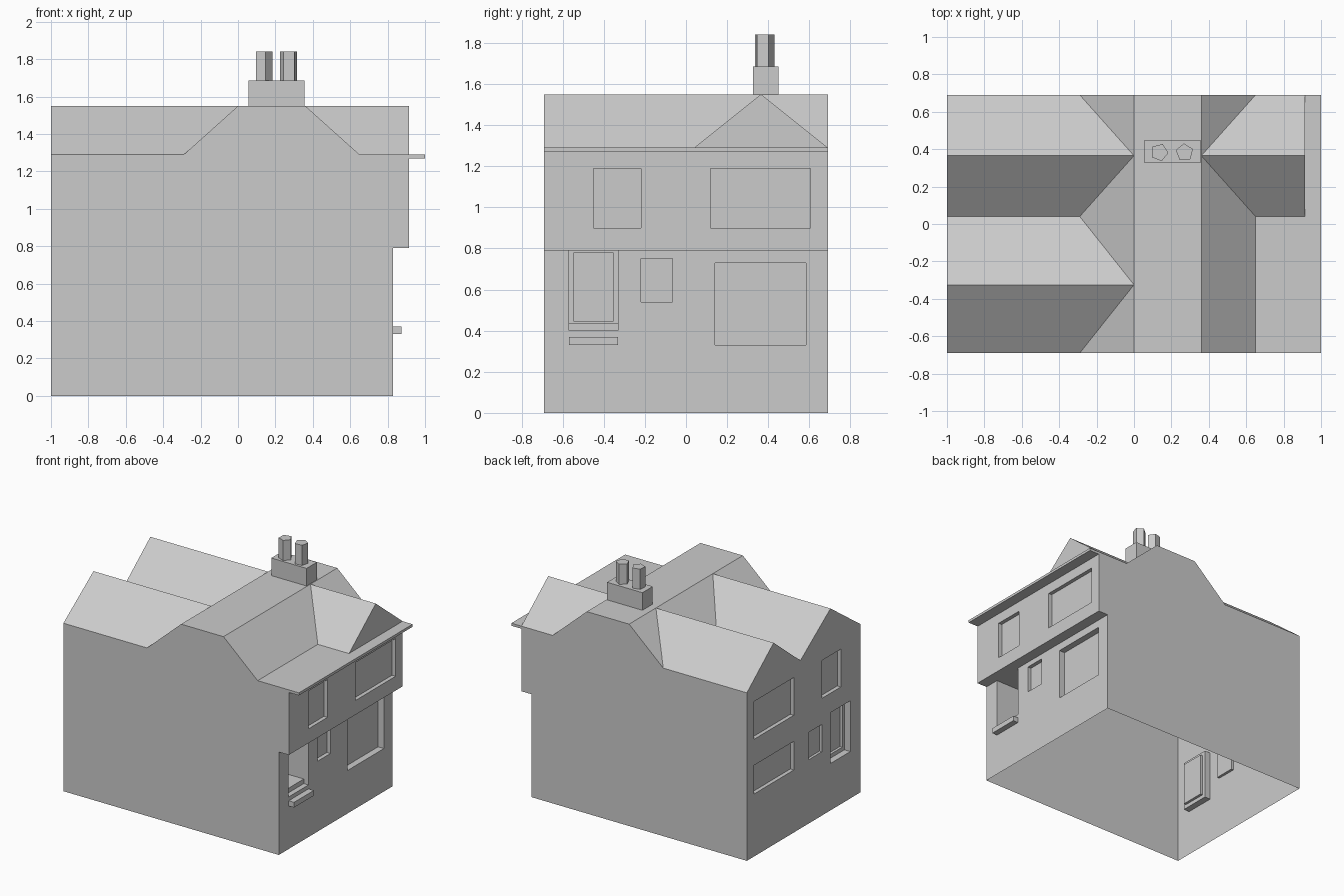
import bpy, bmesh, math

cube = bpy.data.objects.get("Cube")
if cube:
    bpy.data.objects.remove(cube, do_unlink=True)

plaster = bpy.data.materials.new("light_grey")
plaster.use_nodes = True
GREY = (0.6, 0.6, 0.6, 1)
plaster.diffuse_color = GREY
plaster.node_tree.nodes["Principled BSDF"].inputs["Base Color"].default_value = GREY


def prism(name, profile, axis, start, end):
    """Extrude a closed profile along x, y or z."""
    place = {"x": lambda a, b, t: (t, a, b),
             "y": lambda a, b, t: (a, t, b),
             "z": lambda a, b, t: (a, b, t)}[axis]
    bm = bmesh.new()
    face = bm.faces.new([bm.verts.new(place(a, b, start)) for a, b in profile])
    grown = bmesh.ops.extrude_face_region(bm, geom=[face])["geom"]
    step = place(0, 0, end - start)
    bmesh.ops.translate(bm, vec=step, verts=[g for g in grown if isinstance(g, bmesh.types.BMVert)])
    bmesh.ops.recalc_face_normals(bm, faces=bm.faces)
    mesh = bpy.data.meshes.new(name)
    bm.to_mesh(mesh)
    bm.free()
    mesh.materials.append(plaster)
    obj = bpy.data.objects.new(name, mesh)
    bpy.context.collection.objects.link(obj)
    return obj


def box(name, x, y, z):
    return prism(name, [(x[0], y[0]), (x[1], y[0]), (x[1], y[1]), (x[0], y[1])], "z", *z)


def combine(target, tool, operation):
    """Apply a boolean and remove the tool."""
    mod = target.modifiers.new("shape", "BOOLEAN")
    mod.operation, mod.object, mod.solver = operation, tool, "EXACT"
    bpy.context.view_layer.objects.active = target
    bpy.ops.object.modifier_apply(modifier=mod.name)
    bpy.data.objects.remove(tool, do_unlink=True)


# Body: overhanging upper storey, eave and flat-topped main roof
EAVE, RIDGE, BACK = 1.29, 1.55, 0.69
house = prism("house", [(-1, 0), (0.83, 0), (0.83, 0.79), (0.915, 0.79), (0.915, 1.27),
                        (1, 1.27), (1, EAVE), (0.65, EAVE), (0.36, RIDGE), (0, RIDGE),
                        (-0.29, EAVE), (-1, EAVE)], "y", -BACK, BACK)

# Cross gables: a pair on one side, a single one on the other
rear = [(0.04, EAVE), (0.365, RIDGE), (BACK, EAVE)]
pair = [(-BACK, EAVE), (-0.325, RIDGE)] + rear
for profile, start, end in ((pair, -1, 0), (rear, 0.36, 0.915)):
    base = [(BACK, 1.2), (profile[0][0], 1.2)]
    combine(house, prism("gable", profile + base, "x", start, end), "UNION")

# Recessed openings: wall plane, inward direction, depth, y range, z range
openings = [
    (0.915, -1, 0.03, (-0.45, -0.22), (0.9, 1.19)),
    (0.915, -1, 0.03, (0.12, 0.605), (0.9, 1.19)),
    (0.83, -1, 0.05, (0.14, 0.585), (0.33, 0.73)),
    (0.83, -1, 0.03, (-0.22, -0.065), (0.54, 0.75)),
    (-1, 1, 0.03, (-0.45, -0.22), (0.9, 1.19)),
    (-1, 1, 0.03, (0.12, 0.605), (0.9, 1.19)),
    (-1, 1, 0.03, (0.12, 0.605), (0.48, 0.7)),
    (-1, 1, 0.02, (-0.22, -0.06), (0.49, 0.7)),
    (-1, 1, 0.05, (-0.565, -0.325), (0.36, 0.75)),
    (-1, 1, 0.07, (-0.54, -0.35), (0.39, 0.72)),
]
for wall, inward, depth, y, z in openings:
    x = sorted((wall - inward * 0.02, wall + inward * depth))
    combine(house, box("opening", x, y, z), "DIFFERENCE")

# Stepped porch under the overhang, with a recessed door
DOORWAY = (-0.57, -0.33)
porch = [(0.53, 0.435), (0.79, 0.435), (0.79, 0.4), (0.85, 0.4), (0.85, 0.79), (0.53, 0.79)]
combine(house, prism("porch", porch, "y", *DOORWAY), "DIFFERENCE")
combine(house, box("door", (0.51, 0.55), (-0.545, -0.355), (0.445, 0.78)), "DIFFERENCE")

# The shell is open underneath
bm = bmesh.new()
bm.from_mesh(house.data)
floor = [f for f in bm.faces if all(v.co.z < 0.001 for v in f.verts)]
bmesh.ops.delete(bm, geom=floor, context="FACES")
bm.to_mesh(house.data)
bm.free()

# Outside step
box("door_step", (0.83, 0.875), DOORWAY, (0.33, 0.37))

# Chimney with two five-sided pots
box("chimney_stack", (0.055, 0.355), (0.325, 0.45), (RIDGE, 1.685))
for name, x, turn in (("chimney_pot_right", 0.136, -4), ("chimney_pot_left", 0.27, 94)):
    angles = [math.radians(turn + 72 * i) for i in range(5)]
    ring = [(x + 0.048 * math.cos(a), 0.383 + 0.048 * math.sin(a)) for a in angles]
    prism(name, ring, "z", 1.685, 1.84)
